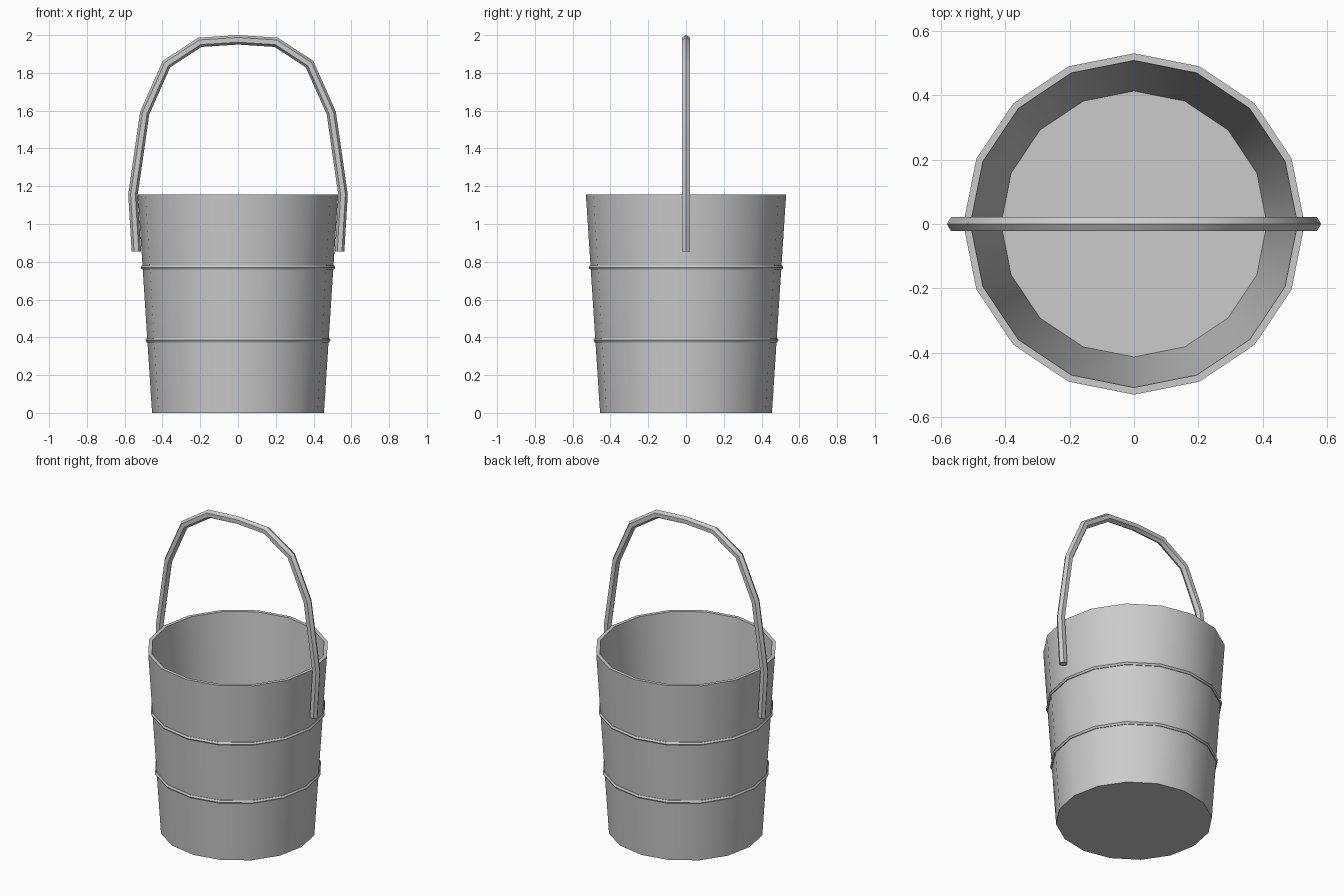
import bpy
import bmesh
from math import cos, sin, pi, radians
from mathutils import Vector

SIDES = 16

cube = bpy.data.objects.get("Cube")
if cube:
    bpy.data.objects.remove(cube, do_unlink=True)

grey = bpy.data.materials.new("plain_grey")
grey.use_nodes = True
grey.diffuse_color = (0.6, 0.6, 0.6, 1)
grey.node_tree.nodes["Principled BSDF"].inputs["Base Color"].default_value = (0.6, 0.6, 0.6, 1)


def skin(name, rings, closed=False):
    """Join rings of points with quads; cap both ends unless closed."""
    bm = bmesh.new()
    loops = [[bm.verts.new(p) for p in ring] for ring in rings]
    pairs = list(zip(loops, loops[1:]))
    if closed:
        pairs.append((loops[-1], loops[0]))
    else:
        bm.faces.new(loops[0])
        bm.faces.new(loops[-1])
    for a, b in pairs:
        n = len(a)
        for i in range(n):
            j = (i + 1) % n
            bm.faces.new((a[i], a[j], b[j], b[i]))
    bmesh.ops.recalc_face_normals(bm, faces=bm.faces)
    mesh = bpy.data.meshes.new(name)
    bm.to_mesh(mesh)
    bm.free()
    mesh.materials.append(grey)
    obj = bpy.data.objects.new(name, mesh)
    bpy.context.collection.objects.link(obj)
    bpy.ops.object.select_all(action="DESELECT")
    obj.select_set(True)
    bpy.context.view_layer.objects.active = obj
    bpy.ops.object.shade_smooth_by_angle(angle=radians(30))
    return obj


def circle(r, z):
    return [(r * cos(2 * pi * i / SIDES), r * sin(2 * pi * i / SIDES), z)
            for i in range(SIDES)]


# Tapered, hollow bucket: base, outer rim, inner rim, floor
BASE_R, RIM_R, HEIGHT = 0.455, 0.53, 1.155
skin("bucket_body", [circle(BASE_R, 0), circle(RIM_R, HEIGHT),
                     circle(0.508, HEIGHT), circle(0.413, 0.05)])

# Two thin hoops with a hexagonal section
HOOP = 0.013
for name, z in (("lower_hoop", HEIGHT / 3), ("upper_hoop", HEIGHT * 2 / 3)):
    r = BASE_R + (RIM_R - BASE_R) * z / HEIGHT - 0.003
    skin(name, [circle(r + HOOP * cos(k * pi / 3), z + HOOP * sin(k * pi / 3))
                for k in range(6)], closed=True)

# Arched handle: half path mirrored, hexagonal section mitred at each bend
half = [(0.538, 0.855), (0.556, 1.155), (0.494, 1.587), (0.379, 1.846), (0.202, 1.962)]
path = [Vector((x, 0, z)) for x, z in half]
path += [Vector((0, 0, 1.975))] + [Vector((-p.x, 0, p.z)) for p in reversed(path)]
HANDLE = 0.025
rings = []
for i, p in enumerate(path):
    before = (p - path[i - 1]).normalized() if i else Vector((0, 0, 1))
    after = (path[i + 1] - p).normalized() if i < len(path) - 1 else Vector((0, 0, -1))
    tangent = (before + after).normalized()
    out = Vector((tangent.z, 0, -tangent.x)) / tangent.dot(after)
    rings.append([p + HANDLE * (out * cos(k * pi / 3) + Vector((0, sin(k * pi / 3), 0)))
                  for k in range(6)])
skin("handle", rings)
